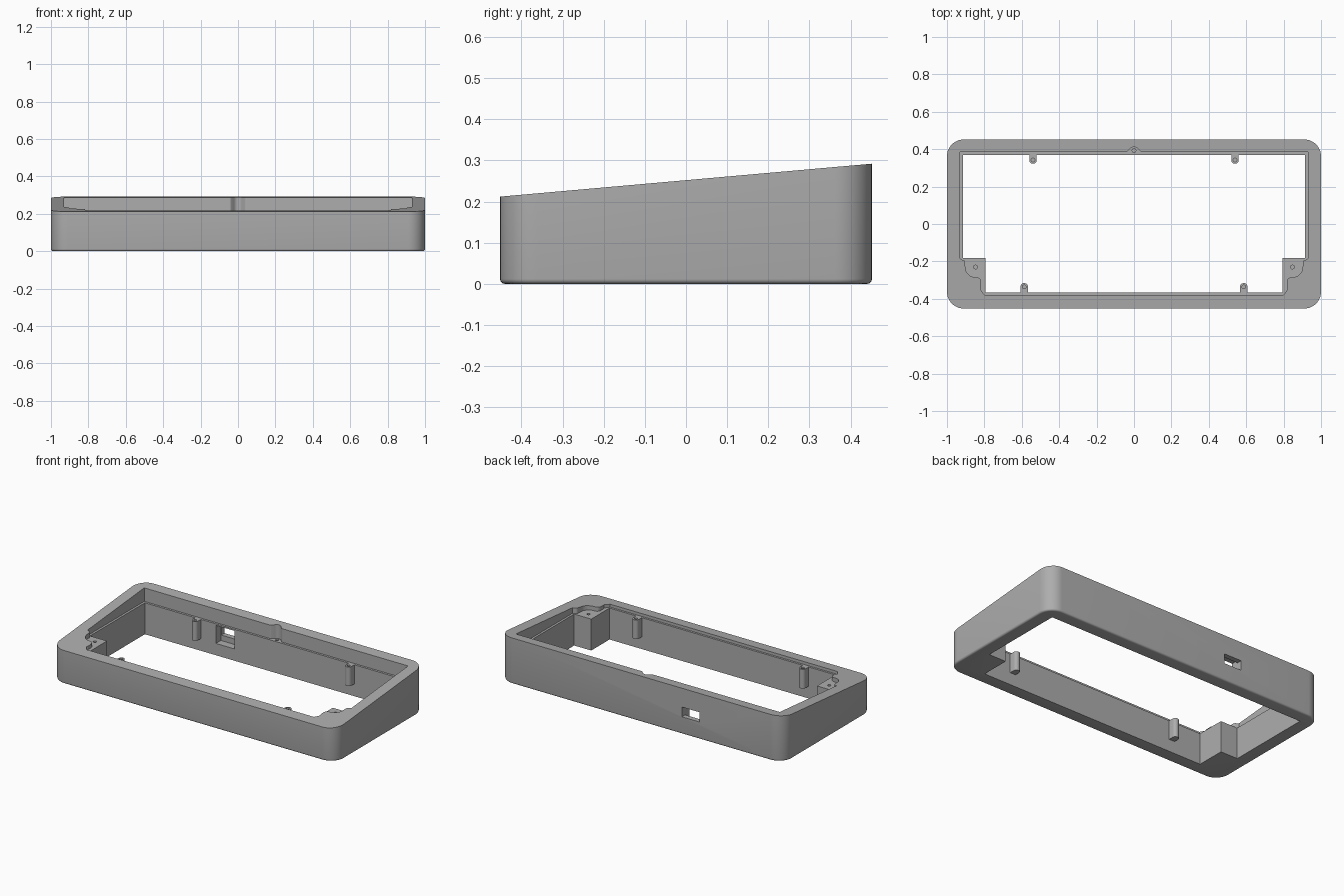
import bpy, bmesh, math

if "Cube" in bpy.data.objects:
    bpy.data.objects.remove(bpy.data.objects["Cube"])

grey = bpy.data.materials.new("warm_grey")
grey.diffuse_color = (0.42, 0.42, 0.42, 1)
grey.use_nodes = True
grey.node_tree.nodes["Principled BSDF"].inputs["Base Color"].default_value = grey.diffuse_color

HX, HY = 1.0, 0.452          # half footprint
LEDGE = 0.20                 # height of the flat inner ledge


def rim(y):
    """Height of the sloping top at depth y."""
    return 0.252 + 0.0885 * y


def arc(cx, cy, r, a0, a1, n=8):
    return [(cx + r * math.cos(math.radians(a0 + (a1 - a0) * i / n)),
             cy + r * math.sin(math.radians(a0 + (a1 - a0) * i / n))) for i in range(n + 1)]


def rounded_rect(inset=0.0, r=0.09):
    pts = []
    for sx, sy, a in ((1, 1, 0), (-1, 1, 90), (-1, -1, 180), (1, -1, 270)):
        pts += arc(sx * (HX - r), sy * (HY - r), r - inset, a, a + 90, 10)
    return pts


def loft(name, layers):
    """Closed solid through rings of 3D points."""
    bm = bmesh.new()
    rings = [[bm.verts.new(p) for p in layer] for layer in layers]
    n = len(rings[0])
    for lo, hi in zip(rings, rings[1:]):
        for i in range(n):
            j = (i + 1) % n
            bm.faces.new((lo[i], lo[j], hi[j], hi[i]))
    bm.faces.new(rings[0][::-1])
    bm.faces.new(rings[-1])
    bmesh.ops.recalc_face_normals(bm, faces=bm.faces)
    me = bpy.data.meshes.new(name)
    bm.to_mesh(me)
    bm.free()
    me.materials.append(grey)
    ob = bpy.data.objects.new(name, me)
    bpy.context.collection.objects.link(ob)
    return ob


def prism(name, pts, z0, z1):
    return loft(name, [[(x, y, z) for x, y in pts] for z in (z0, z1)])


def box(name, x0, x1, y0, y1, z0, z1):
    return prism(name, [(x0, y0), (x1, y0), (x1, y1), (x0, y1)], z0, z1)


def cut(ob, tool):
    bpy.context.view_layer.objects.active = ob
    m = ob.modifiers.new("cut", 'BOOLEAN')
    m.operation, m.object, m.solver = 'DIFFERENCE', tool, 'EXACT'
    bpy.ops.object.modifier_apply(modifier=m.name)
    bpy.data.objects.remove(tool)


def smooth(ob):
    bpy.ops.object.select_all(action='DESELECT')
    ob.select_set(True)
    bpy.context.view_layer.objects.active = ob
    bpy.ops.object.shade_smooth_by_angle(angle=math.radians(30))


def mirrored(half):
    """Close a right-hand half outline by mirroring it in x."""
    return half + [(-x, y) for x, y in reversed(half) if abs(x) > 1e-5]


# Wedge-shaped frame with a rounded bottom edge
R = 0.012
layers = []
for k in range(5):
    a = math.pi / 2 * k / 4
    layers.append([(x, y, R * (1 - math.sin(a))) for x, y in rounded_rect(R * (1 - math.cos(a)))])
layers = layers[::-1] if layers[0][0][2] > layers[-1][0][2] else layers
layers.append([(x, y, rim(y)) for x, y in rounded_rect()])
frame = loft("frame", layers)

# Through opening, leaving a block in each front corner
cut(frame, prism("opening", mirrored([(0.795, -0.366), (0.795, -0.182),
                                      (0.915, -0.182), (0.915, 0.37)]), -0.1, 0.5))

# Wider recess above the ledge, curving around the corner screws and the rear screw
half = [(0.80, -0.379)] + arc(0.837, -0.335, 0.02, 220, 180, 4)
half += arc(0.842, -0.310, 0.025, 180, 90, 5)
half += arc(0.847, -0.230, 0.055, -85, 0, 8)
half += arc(0.917, -0.205, 0.013, 180, 90, 4)
half += [(0.929, -0.185), (0.929, 0.384), (0.05, 0.384)]
half += arc(0.044, 0.394, 0.01, 270, 215, 3)
half += arc(0.0, 0.384, 0.028, 30, 90, 5)
cut(frame, prism("recess", mirrored(half), LEDGE, 0.5))

# Screw holes in the ledge
for x, y in ((-0.847, -0.23), (0.847, -0.23), (0, 0.393)):
    cut(frame, prism("screw_hole", arc(x, y, 0.010, 0, 337.5, 15), 0.10, 0.25))

# Rear socket: inner pocket and narrower slot through the wall
cut(frame, box("pocket", -0.415, -0.285, 0.30, 0.42, 0.075, 0.19))
cut(frame, box("slot", -0.412, -0.288, 0.40, 0.50, 0.11, 0.172))
smooth(frame)

# Screw posts on the inner walls
for tag, px, py, wall in (("rear", 0.54, 0.342, 0.376), ("front", 0.587, -0.336, -0.372)):
    for side, s in (("left", -1), ("right", 1)):
        x, r = s * px, 0.02
        start = 180 if wall > 0 else 0
        outline = arc(x, py, r, start, start + 180, 12)
        outline += [(outline[-1][0], wall), (outline[0][0], wall)]
        post = prism(f"{tag}_{side}_post", outline, 0.078, LEDGE)
        cut(post, prism("post_hole", arc(x, py, 0.010, 0, 337.5, 15), 0.10, 0.3))
        smooth(post)
